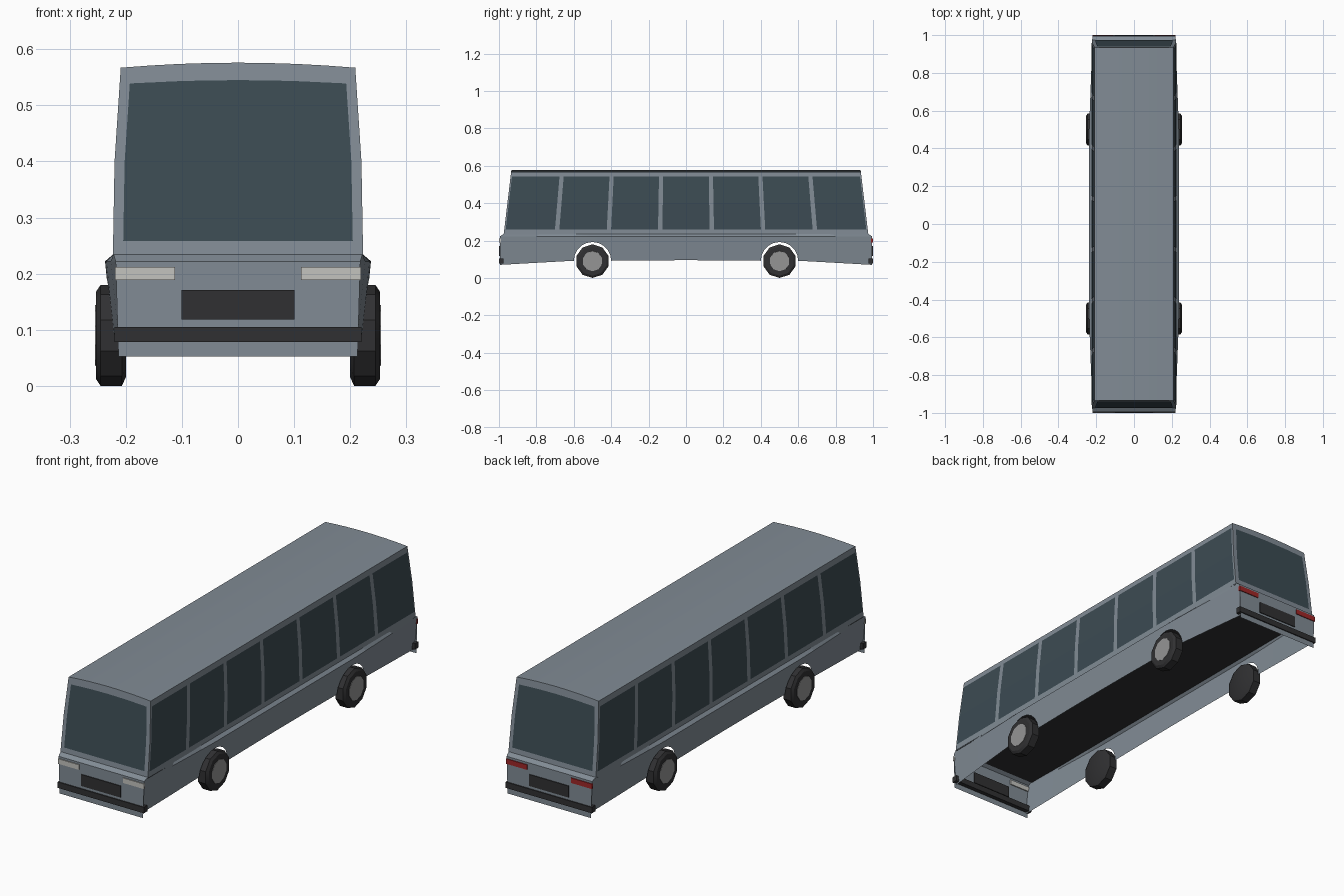
import bpy, bmesh
from math import sin, cos, pi, sqrt
from mathutils import Vector

if "Cube" in bpy.data.objects:
    bpy.data.objects.remove(bpy.data.objects["Cube"])


def material(name, color):
    m = bpy.data.materials.new(name)
    m.diffuse_color = (*color, 1)
    m.use_nodes = True
    m.node_tree.nodes["Principled BSDF"].inputs["Base Color"].default_value = m.diffuse_color
    return m


PAINT = material("paint", (0.22, 0.26, 0.30))
GLASS = material("glass", (0.045, 0.07, 0.085))
BLACK = material("black", (0.03, 0.03, 0.032))
HUB = material("hub", (0.30, 0.30, 0.30))
LAMP = material("lamp", (0.55, 0.55, 0.52))
RED = material("red_lamp", (0.35, 0.02, 0.02))


def make(name, verts, faces, mat, ref=(0, 0, 0.3), smooth=False):
    """Mesh whose faces all point away from ref."""
    bm = bmesh.new()
    vs = [bm.verts.new(v) for v in verts]
    for f in faces:
        bm.faces.new([vs[i] for i in f])
    bm.normal_update()
    for f in bm.faces:
        if f.normal.dot(f.calc_center_median() - Vector(ref)) < 0:
            f.normal_flip()
    me = bpy.data.meshes.new(name)
    bm.to_mesh(me)
    bm.free()
    me.materials.append(mat)
    ob = bpy.data.objects.new(name, me)
    bpy.context.collection.objects.link(ob)
    if smooth:
        bpy.ops.object.select_all(action='DESELECT')
        ob.select_set(True)
        bpy.context.view_layer.objects.active = ob
        bpy.ops.object.shade_smooth_by_angle(angle=0.5)
    return ob


def loft(name, rings, mat, closed=False, caps=False, **kw):
    """Skin a list of equally long point rings."""
    n = len(rings[0])
    verts = [p for r in rings for p in r]
    faces = []
    for k in range(len(rings) - 1):
        for i in range(n if closed else n - 1):
            j = (i + 1) % n
            faces.append((k*n + i, k*n + j, k*n + n + j, k*n + n + i))
    if caps:
        faces += [tuple(range(n)), tuple(range((len(rings) - 1)*n, len(rings)*n))]
    return make(name, verts, faces, mat, **kw)


def box(name, x0, x1, y0, y1, z0, z1, mat):
    ring = lambda z: [(x0, y0, z), (x1, y0, z), (x1, y1, z), (x0, y1, z)]
    loft(name, [ring(z0), ring(z1)], mat, closed=True, caps=True,
         ref=((x0 + x1)/2, (y0 + y1)/2, (z0 + z1)/2))


# cabin half width and half length by height
def cab_x(z):
    return 0.223 - 0.003*(z - 0.232)/0.168 if z < 0.4 else 0.220 - 0.011*(z - 0.4)/0.167


def cab_y(z):
    return 0.975 - 0.04*(z - 0.232)/0.335


# upper cabin with crowned roof
half = [(cab_x(z), z) for z in (0.232, 0.40, 0.567)]
crown = [(0.209*t/4, 0.567 + 0.009*(1 - (t/4)**2)) for t in range(3, -4, -1)]
section = half + crown + [(-x, z) for x, z in reversed(half)]
loft("cabin", [[(x, s*cab_y(z), z) for x, z in section] for s in (-1, 1)],
     PAINT, closed=True, caps=True, ref=(0, 0, 0.4), smooth=True)

# side windows, seven per side
edges = [-0.992, -0.709, -0.424, -0.142, 0.142, 0.424, 0.709, 0.992]
for s in (-1, 1):
    for i in range(7):
        a = edges[i] + (0.012 if i else 0)
        b = edges[i + 1] - (0.012 if i < 6 else 0)
        loft("side_window", [[(s*(cab_x(z) + 0.002), t*cab_y(z), z) for t in (a, b)]
                             for z in (0.258, 0.40, 0.542)], GLASS)

# windscreen and rear window
for s, name in ((-1, "windscreen"), (1, "rear_window")):
    rows = []
    for z in (0.258, 0.40, 0.539):
        w = cab_x(z) - 0.018
        row = []
        for t in (-1, -0.5, 0, 0.5, 1):
            zz = z + (0.006*(1 - t*t) if z > 0.5 else 0)
            row.append((w*t, s*(cab_y(zz) + 0.002), zz))
        rows.append(row)
    loft(name, rows, GLASS, ref=(0, 0, 0.4))


# lower body: plan outline and arched bottom edge
def plan_x(y):
    return 0.237 - 0.019*max(0, (abs(y) - 0.5)/0.495)**1.2


R = 0.1
arch = [(-0.5 - R*cos(pi*i/10), 0.092 + R*sin(pi*i/10)) for i in range(11)]
front = [(-0.995, 0.07), (-0.8, 0.081)] + arch + [(-0.2, 0.094)]
bottom = front + [(0, 0.095)] + [(-y, z) for y, z in reversed(front)]
for s in (-1, 1):
    rows = []
    for k in range(4):
        rows.append([(s*(plan_x(y) - 0.014*(0.222 - (zb + (0.222 - zb)*k/3))/0.14), y,
                      zb + (0.222 - zb)*k/3) for y, zb in bottom])
    loft("side_panel", rows, PAINT, smooth=True)
    # belt ledge along the side
    loft("side_ledge", [[(s*plan_x(y), y, 0.222) for y, _ in bottom],
                        [(s*0.222, y*0.98, 0.235) for y, _ in bottom]], PAINT, ref=(0, 0, 0))

# front and rear ends
for s, end, lamp in ((-1, "front", LAMP), (1, "rear", RED)):
    loft(end + "_panel", [[(-0.213, s*0.995, 0.052), (0.213, s*0.995, 0.052)],
                          [(-0.218, s*0.995, 0.222), (0.218, s*0.995, 0.222)]], PAINT)
    loft(end + "_ledge", [[(-0.218, s*0.995, 0.222), (0.218, s*0.995, 0.222)],
                          [(-0.222, s*0.974, 0.235), (0.222, s*0.974, 0.235)]], PAINT, ref=(0, 0, 0))
    y0, y1 = sorted((s*0.975, s*1.0))
    box(end + "_bumper", -0.22, 0.22, y0, y1, 0.078, 0.105, BLACK)
    y0, y1 = sorted((s*0.99, s*0.999))
    box(end + "_grille", -0.101, 0.101, y0, y1, 0.118, 0.171, BLACK)
    for m in (-1, 1):
        x0, x1 = sorted((m*0.112, m*0.219))
        box(end + "_lamp", x0, x1, y0, y1, 0.189, 0.212, lamp)

# underside
make("floor", [(-0.222, -0.975, 0.229), (0.222, -0.975, 0.229),
               (0.222, 0.975, 0.229), (-0.222, 0.975, 0.229)], [(0, 1, 2, 3)], BLACK)


# wheels: chamfered tyre and hub disc
def circle(x, r, y, n=10):
    return [(x, y + r*sin(2*pi*i/n), 0.09 + r*cos(2*pi*i/n)) for i in range(n)]


for s in (-1, 1):
    for y in (-0.5, 0.5):
        prof = [(0.200, 0.075), (0.207, 0.09), (0.245, 0.09), (0.253, 0.078), (0.253, 0.055)]
        loft("tyre", [circle(s*x, r, y) for x, r in prof], BLACK, closed=True, caps=True,
             ref=(s*0.226, y, 0.09), smooth=True)
        loft("hub", [circle(s*0.245, 0.056, y), circle(s*0.2545, 0.054, y)], HUB,
             closed=True, caps=True, ref=(s*0.249, y, 0.09))
